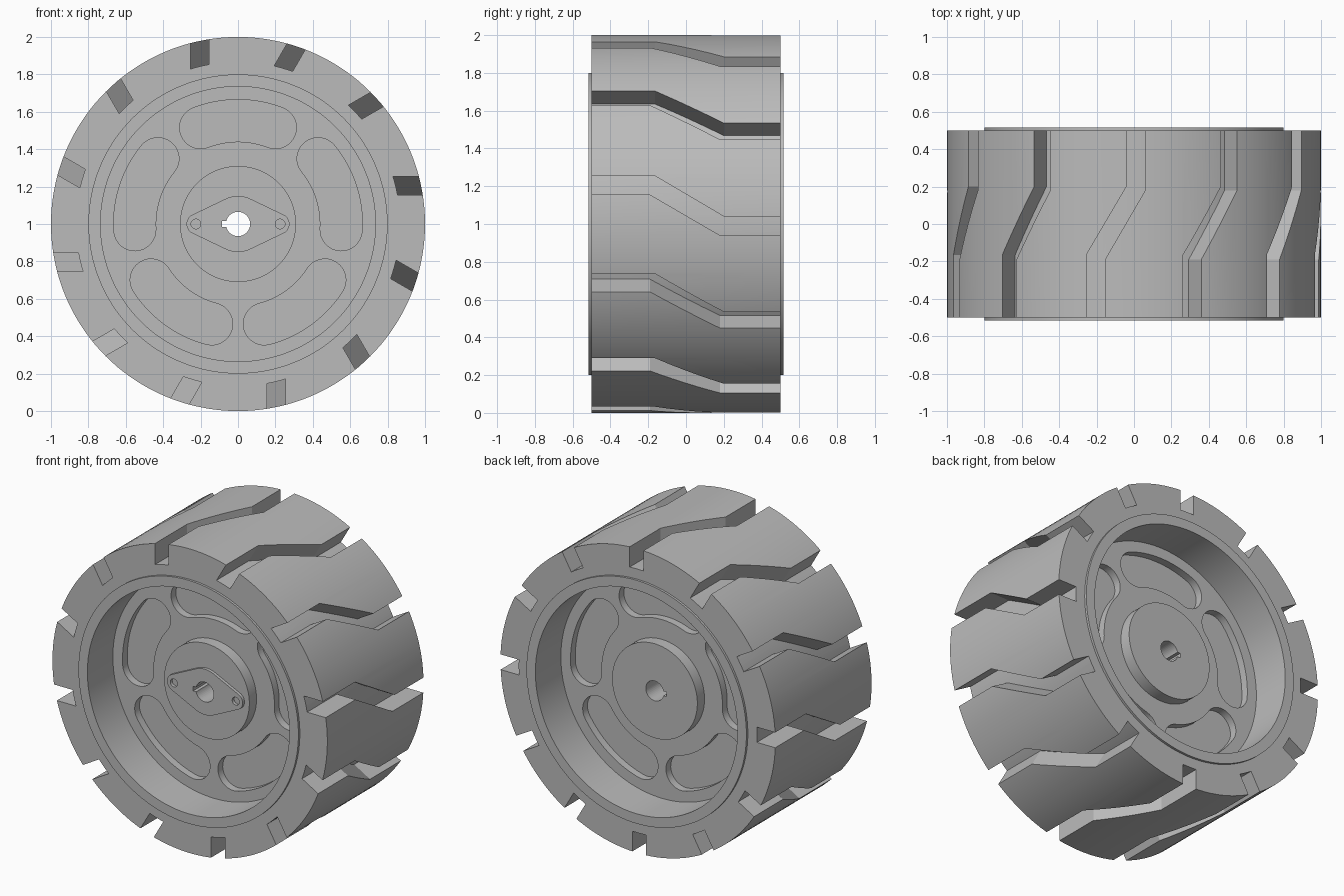
import bpy, bmesh
from math import sin, cos, pi, radians, asin
from mathutils import Matrix

SEGMENTS = 144
AXLE_HEIGHT = 1.0

if "Cube" in bpy.data.objects:
    bpy.data.objects.remove(bpy.data.objects["Cube"], do_unlink=True)

grey = bpy.data.materials.new("plain grey")
grey.use_nodes = True
colour = (0.5, 0.5, 0.5, 1)
grey.diffuse_color = colour
grey.node_tree.nodes["Principled BSDF"].inputs["Base Color"].default_value = colour


def finish(name, bm):
    """Turn a bmesh into an object lying around the axle."""
    bmesh.ops.recalc_face_normals(bm, faces=bm.faces)
    mesh = bpy.data.meshes.new(name)
    bm.to_mesh(mesh)
    bm.free()
    mesh.materials.append(grey)
    obj = bpy.data.objects.new(name, mesh)
    obj.location.z = AXLE_HEIGHT
    bpy.context.collection.objects.link(obj)
    return obj


def lathe(name, profile):
    """Revolve a closed (radius, y) profile around the y axis."""
    bm = bmesh.new()
    rings = []
    for i in range(SEGMENTS):
        a = 2 * pi * i / SEGMENTS
        rings.append([bm.verts.new((r * cos(a), y, r * sin(a))) for r, y in profile])
    n = len(profile)
    for i, ring in enumerate(rings):
        after = rings[(i + 1) % SEGMENTS]
        for j in range(n):
            k = (j + 1) % n
            bm.faces.new((ring[j], ring[k], after[k], after[j]))
    return finish(name, bm)


def add_prism(bm, points, offset, turn=None):
    """Extrude a flat loop of 3D points by an offset, then turn it."""
    face = bm.faces.new([bm.verts.new(p) for p in points])
    grown = bmesh.ops.extrude_face_region(bm, geom=[face], use_keep_orig=True)
    tops = [v for v in grown["geom"] if isinstance(v, bmesh.types.BMVert)]
    bmesh.ops.translate(bm, verts=tops, vec=offset)
    if turn:
        bmesh.ops.transform(bm, matrix=turn, verts=list(face.verts) + tops)


def plates(name, outlines, spans):
    """Prisms along y from (x, z) outlines, one for every y span."""
    bm = bmesh.new()
    for outline in outlines:
        for start, end in spans:
            add_prism(bm, [(x, start, z) for x, z in outline], (0, end - start, 0))
    return finish(name, bm)


def arc(cx, cz, r, start, end, steps=16):
    angles = [start + (end - start) * i / steps for i in range(steps + 1)]
    return [(cx + r * cos(a), cz + r * sin(a)) for a in angles]


def cut(target, cutter):
    """Subtract the cutter and apply the result."""
    cutter.hide_render = True
    mod = target.modifiers.new("cut", "BOOLEAN")
    mod.operation = "DIFFERENCE"
    mod.solver = "EXACT"
    mod.object = cutter
    bpy.context.view_layer.update()
    graph = bpy.context.evaluated_depsgraph_get()
    mesh = bpy.data.meshes.new_from_object(target.evaluated_get(graph))
    target.modifiers.clear()
    target.data = mesh


# Tyre with twelve stepped grooves that bottom out on a round core
tyre = lathe("tyre", [(0.8, -0.5), (1, -0.5), (1, 0.5), (0.8, 0.5)])
groove = [(-0.6, 0.155), (-0.19, 0.155), (0.18, -0.06), (0.6, -0.06),
          (0.6, 0.04), (0.2, 0.04), (-0.165, 0.255), (-0.6, 0.255)]
bm = bmesh.new()
for i in range(12):
    turn = Matrix.Rotation(-radians(30 * i), 4, "Y")
    add_prism(bm, [(0.8, y, t) for y, t in groove], (0.3, 0, 0), turn)
groove_cutter = finish("groove_cutter", bm)
core_cutter = plates("core_cutter", [arc(0, 0, 0.867, 0, 2 * pi, SEGMENTS)[:-1]], [(-0.7, 0.7)])
cut(groove_cutter, core_cutter)
cut(tyre, groove_cutter)

# Rim, web and hub as one turned part, the same on both sides
half = [(0.8, 0.515), (0.735, 0.515), (0.735, 0.25), (0.31, 0.25), (0.31, 0.325), (0.02, 0.325)]
rim = lathe("rim_and_hub", half + [(r, -y) for r, y in reversed(half)])

# Five curved pockets sunk into both faces of the web
mid, cap, spread = 0.5525, 0.1125, radians(21.2)
pockets = []
for i in range(5):
    a = pi / 2 + i * 2 * pi / 5
    lo, hi = a - spread, a + spread
    pockets.append(
        arc(0, 0, mid + cap, lo, hi, 24)
        + arc(mid * cos(hi), mid * sin(hi), cap, hi, hi + pi)[1:]
        + arc(0, 0, mid - cap, hi, lo, 24)[1:]
        + arc(mid * cos(lo), mid * sin(lo), cap, lo + pi, lo + 2 * pi)[1:-1])
pocket_cutter = plates("pocket_cutter", pockets, [(-0.4, -0.2), (0.2, 0.4)])
cut(rim, pocket_cutter)

# Mounting plate on the front of the hub
tilt = asin((0.15 - 0.055) / 0.22)
up = pi / 2 - tilt
plate = (arc(0.22, 0, 0.055, -up, up) + arc(0, 0, 0.15, up, pi - up)
         + arc(-0.22, 0, 0.055, pi - up, pi + up) + arc(0, 0, 0.15, pi + up, 2 * pi - up))
mount = plates("mounting_plate", [plate], [(-0.345, -0.31)])
screw_cutter = plates("screw_cutter", [arc(s * 0.225, 0, 0.026, 0, 2 * pi, 24)[:-1] for s in (-1, 1)],
                      [(-0.4, -0.3)])
cut(mount, screw_cutter)

# Axle bore with a keyway
key = asin(0.015 / 0.065)
bore = arc(0, 0, 0.065, pi + key, 3 * pi - key, 40) + [(-0.085, 0.015), (-0.085, -0.015)]
bore_cutter = plates("bore_cutter", [bore], [(-0.6, 0.6)])
cut(rim, bore_cutter)
cut(mount, bore_cutter)

for helper in (groove_cutter, core_cutter, pocket_cutter, screw_cutter, bore_cutter):
    bpy.data.objects.remove(helper, do_unlink=True)

# Smooth the round surfaces and keep the edges crisp
bpy.ops.object.select_all(action="DESELECT")
for obj in (tyre, rim, mount):
    obj.select_set(True)
bpy.context.view_layer.objects.active = tyre
bpy.ops.object.shade_smooth_by_angle(angle=radians(30))
